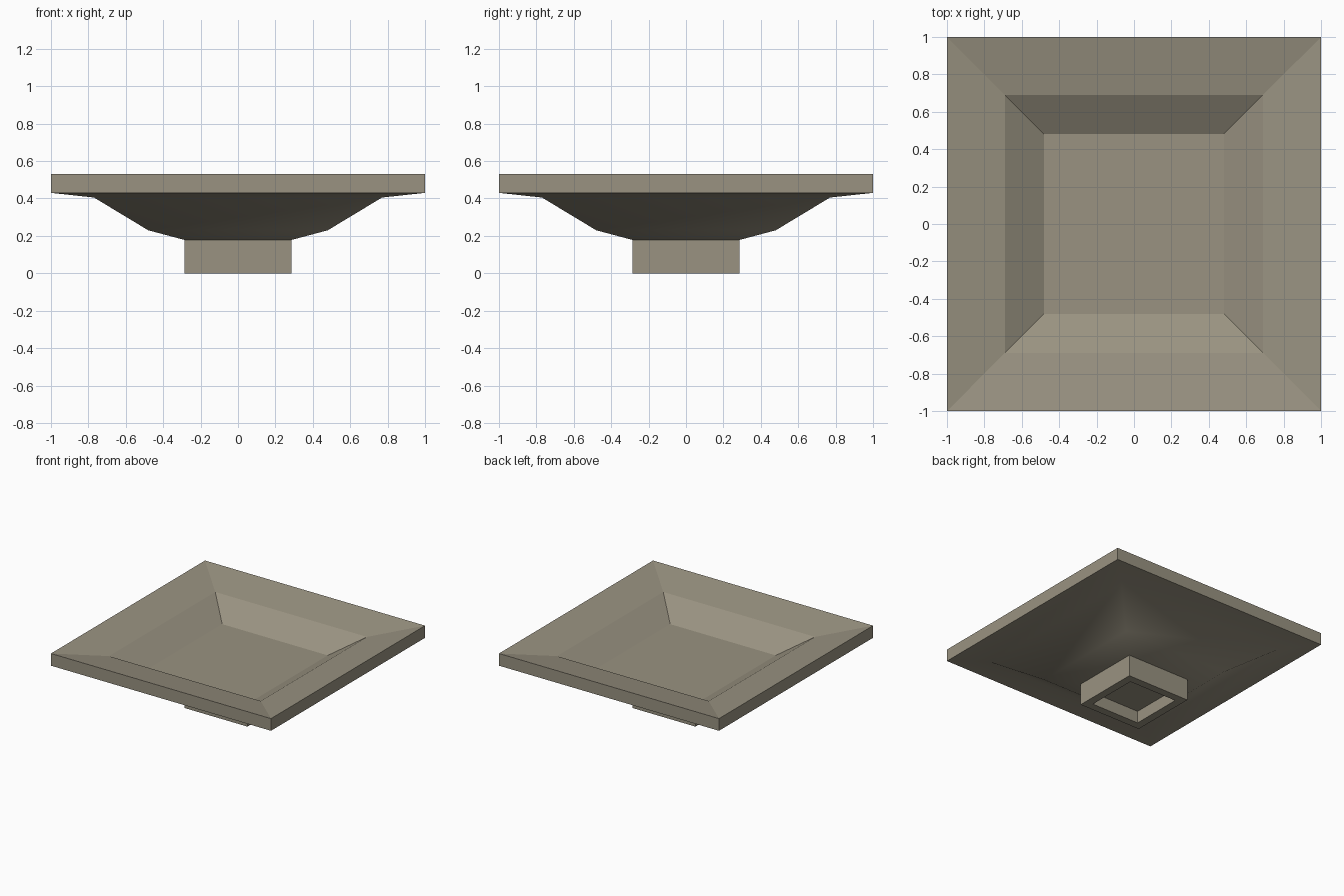
import bpy, bmesh, math

if "Cube" in bpy.data.objects:
    bpy.data.objects.remove(bpy.data.objects["Cube"])

# Cross-section as (half width, height), from the foot recess outward, over the rim, into the bowl
profile = [
    (0.22, 0.10), (0.22, 0.0), (0.285, 0.0), (0.285, 0.178),   # hollow square foot
    (0.48, 0.23), (0.77, 0.405), (1.0, 0.43),                  # flared underside
    (1.0, 0.53),                                               # rim edge
    (0.69, 0.473), (0.48, 0.345),                              # sloped rim and bowl wall
]
SMOOTH_BANDS = {3, 4, 5}   # underside is softly shaded
CORNERS = [(-1, -1), (1, -1), (1, 1), (-1, 1)]


def square_dish(name, points):
    bm = bmesh.new()
    rings = [[bm.verts.new((sx * r, sy * r, z)) for sx, sy in CORNERS] for r, z in points]
    for band, (a, b) in enumerate(zip(rings, rings[1:])):
        for i in range(4):
            j = (i + 1) % 4
            face = bm.faces.new((a[i], a[j], b[j], b[i]))
            face.smooth = band in SMOOTH_BANDS
    bm.faces.new(rings[0])    # recess ceiling under the foot
    bm.faces.new(rings[-1])   # bowl floor
    bmesh.ops.recalc_face_normals(bm, faces=bm.faces)
    # Keep clear corners crisp
    for edge in bm.edges:
        edge.smooth = edge.calc_face_angle() < math.radians(35)
    mesh = bpy.data.meshes.new(name)
    bm.to_mesh(mesh)
    bm.free()
    obj = bpy.data.objects.new(name, mesh)
    bpy.context.collection.objects.link(obj)
    return obj


dish = square_dish("square_dish", profile)

# Warm stone-grey glaze
glaze = bpy.data.materials.new("stone_glaze")
glaze.diffuse_color = (0.32, 0.29, 0.22, 1.0)
glaze.use_nodes = True
glaze.node_tree.nodes["Principled BSDF"].inputs["Base Color"].default_value = glaze.diffuse_color
dish.data.materials.append(glaze)
